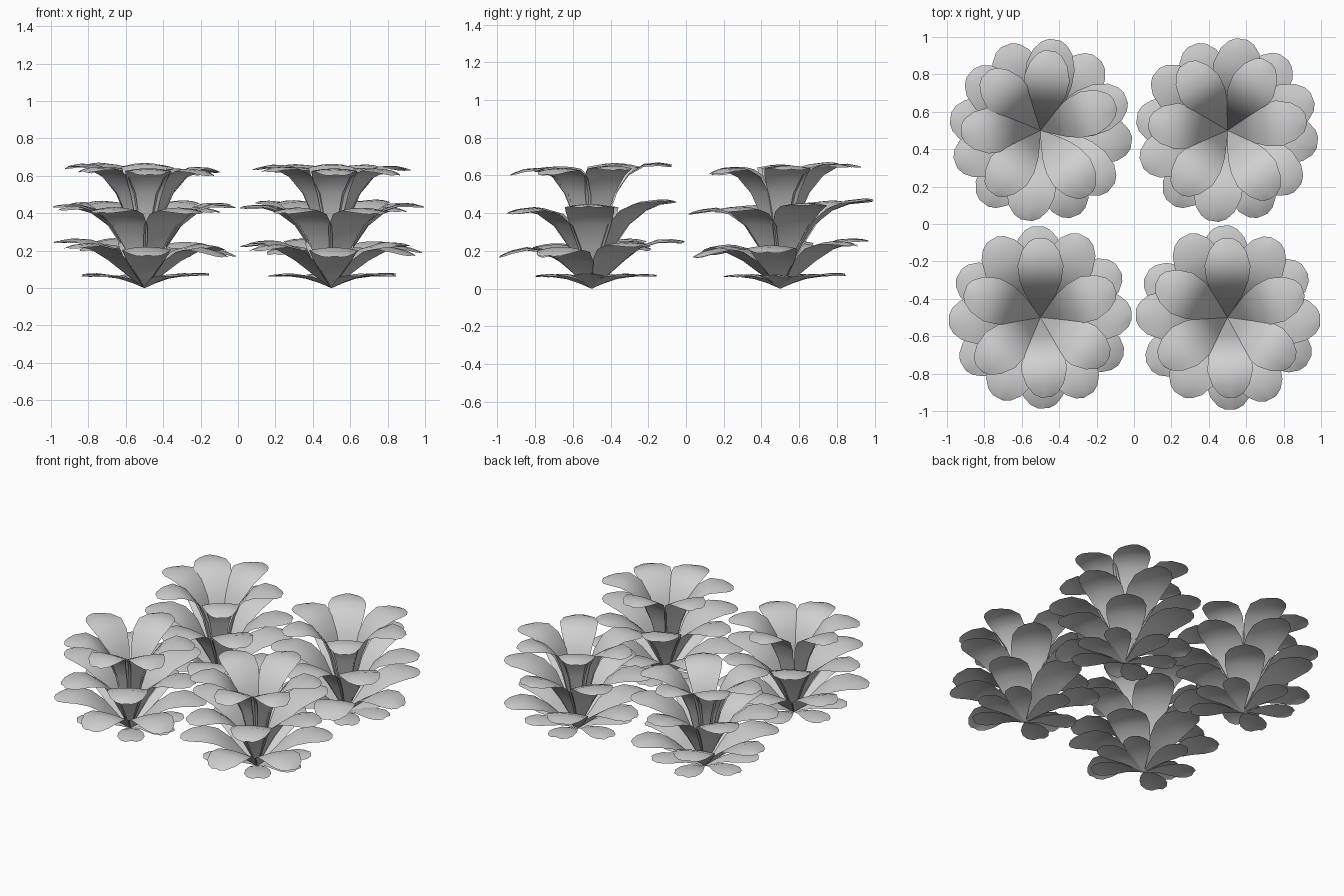
import bpy, bmesh, math, random
from mathutils import Vector

if "Cube" in bpy.data.objects:
    bpy.data.objects.remove(bpy.data.objects["Cube"])
random.seed(7)

mat = bpy.data.materials.new("leaf_grey")
mat.diffuse_color = (0.63, 0.63, 0.63, 1)
mat.use_nodes = True
mat.node_tree.nodes["Principled BSDF"].inputs["Base Color"].default_value = mat.diffuse_color

# Leaf spines per tier: (radius, height, half width), from the root to the tip
TIERS = {
    "ground_leaves": [(0, 0, .003), (.06, .028, .027), (.13, .055, .055), (.20, .07, .08),
                      (.27, .078, .088), (.32, .076, .07), (.35, .073, .035)],
    "lower_leaves": [(0, 0, .003), (.08, .07, .05), (.17, .155, .100), (.26, .215, .126),
                     (.35, .238, .130), (.43, .23, .105), (.475, .217, .068), (.495, .21, .03)],
    "middle_leaves": [(0, 0, .003), (.05, .11, .035), (.10, .22, .068), (.17, .34, .108),
                      (.26, .412, .128), (.35, .44, .130), (.43, .436, .105),
                      (.475, .428, .068), (.495, .42, .03)],
    "top_leaves": [(0, 0, .003), (.05, .21, .035), (.09, .4, .060), (.13, .51, .084),
                   (.20, .605, .112), (.28, .65, .123), (.36, .65, .100),
                   (.41, .637, .064), (.43, .63, .028)],
}


def add_leaf(bm, spine, angle, lift, reach):
    """One curved leaf, arched across its width."""
    c, s = math.cos(angle), math.sin(angle)
    rows = []
    for r, z, w in spine:
        k = r / spine[-1][0]
        row = []
        for u in (-1, -.5, 0, .5, 1):
            rad = r * reach
            height = z + lift * k * k - .022 * k * u * u * (w / .13)
            side = u * w
            row.append(bm.verts.new((c * rad - s * side, s * rad + c * side, height)))
        rows.append(row)
    for a, b in zip(rows, rows[1:]):
        for i in range(4):
            bm.faces.new((a[i], b[i], b[i + 1], a[i + 1]))


def add_tier(name, centre, angles, base, tilt_x, tilt_y):
    """A ring of leaves, tilted so that one side sits higher."""
    bm = bmesh.new()
    for a in angles:
        a = math.radians(a)
        lift = base + tilt_x * math.cos(a) + tilt_y * math.sin(a)
        add_leaf(bm, TIERS[name], a, lift + random.uniform(-.006, .006),
                 random.uniform(.98, 1.0))
    for f in bm.faces:
        f.smooth = True
    me = bpy.data.meshes.new(name)
    bm.to_mesh(me)
    bm.free()
    me.materials.append(mat)
    ob = bpy.data.objects.new(name, me)
    ob.location = Vector(centre)
    bpy.context.collection.objects.link(ob)


def ring(start):
    return [start + 60 * i for i in range(6)]


# Plants: centre, turn of the lower and middle tiers, directions of the top leaves
PLANTS = [
    ((-.5, -.5, 0), 32, 2, (90, 22, -33, -86, 219, 160)),
    ((.5, -.5, 0), 32, -2, (90, 20, -35, -87, 214, 152)),
    ((-.5, .5, 0), -8, 21, (20, 83, 134, 180, 232, 307)),
    ((.5, .5, 0), -8, 21, (123, 60, 8, -56, 231, 175)),
]

for centre, low, mid, top in PLANTS:
    side = -1 if centre[0] < 0 else -.4
    add_tier("ground_leaves", centre, (-54, -5, 40, 100, 160, 215), 0, 0, .004)
    add_tier("lower_leaves", centre, ring(low), 0, .03 * side, .04)
    add_tier("middle_leaves", centre, ring(mid), .015, 0, .035)
    add_tier("top_leaves", centre, top, 0, .015 * side, .025)
